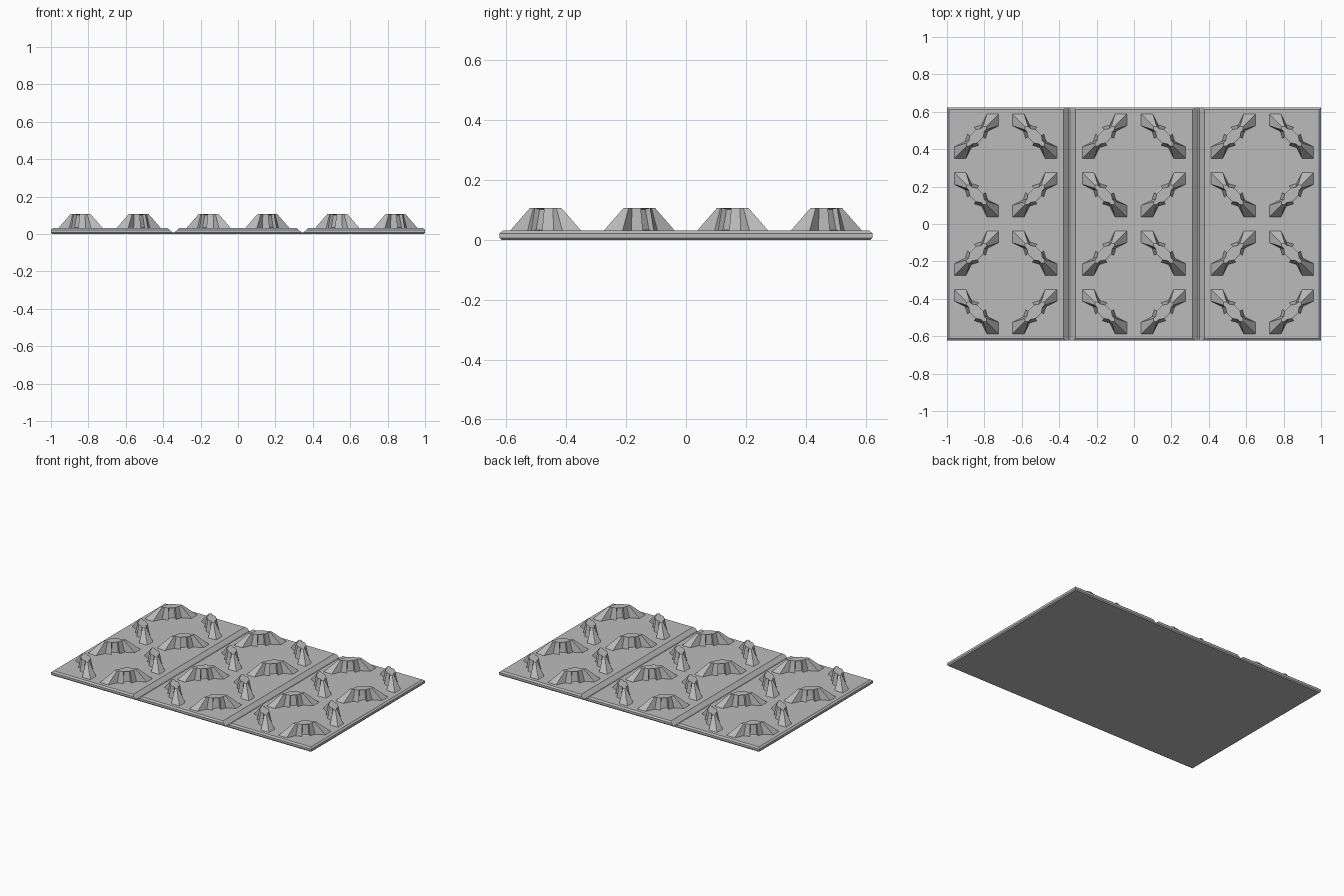
import bpy, bmesh, math
from mathutils import Matrix, Vector

cube = bpy.data.objects.get("Cube")
if cube:
    bpy.data.objects.remove(cube, do_unlink=True)

grey = bpy.data.materials.new("concrete_grey")
grey.use_nodes = True
colour = (0.5, 0.5, 0.5, 1)
grey.diffuse_color = colour
grey.node_tree.nodes["Principled BSDF"].inputs["Base Color"].default_value = colour


def loft(bm, rings):
    """Join matching rings of points with quads and cap both ends."""
    loops = [[bm.verts.new(p) for p in ring] for ring in rings]
    n = len(loops[0])
    sides = []
    for low, high in zip(loops, loops[1:]):
        for i in range(n):
            j = (i + 1) % n
            sides.append(bm.faces.new((low[i], low[j], high[j], high[i])))
    bm.faces.new(loops[0][::-1])
    bm.faces.new(loops[-1])
    bmesh.ops.recalc_face_normals(bm, faces=bm.faces)
    return sides


def finish(bm, name):
    mesh = bpy.data.meshes.new(name)
    bm.to_mesh(mesh)
    bm.free()
    mesh.materials.append(grey)
    return add(mesh, name)


def add(mesh, name):
    ob = bpy.data.objects.new(name, mesh)
    bpy.context.collection.objects.link(ob)
    return ob


def rect(x0, x1, y, z):
    return [(x0, -y, z), (x1, -y, z), (x1, y, z), (x0, y, z)]


HALF_Y, BASE, EDGE, TOP, PEAK = 0.623, 0.007, 0.022, 0.031, 0.107
CHAMFER, SLOPE = 0.011, 0.027

# Thin base sheet under all panels
bm = bmesh.new()
loft(bm, [rect(-0.994, 0.994, HALF_Y - 0.006, 0), rect(-1, 1, HALF_Y, BASE)])
finish(bm, "base_sheet")

# Three panels: steep chamfers outside, sloping walls along the grooves
for name, x0, x1 in (("panel_right", -1, -0.349), ("panel_middle", -0.341, 0.341),
                     ("panel_left", 0.349, 1)):
    bm = bmesh.new()
    mid = SLOPE * (EDGE - BASE) / (TOP - BASE)
    a, b = x0 == -1, x1 == 1
    loft(bm, [
        rect(x0, x1, HALF_Y, BASE),
        rect(x0 + (0 if a else mid), x1 - (0 if b else mid), HALF_Y, EDGE),
        rect(x0 + (CHAMFER if a else SLOPE), x1 - (CHAMFER if b else SLOPE),
             HALF_Y - CHAMFER, TOP)])
    finish(bm, name)


def outline(quarter, z):
    """Mirror the points of one quarter (u along, v across) into a full ring."""
    right = [(u, v) for u, v in quarter]
    ring = right + [(-u, v) for u, v in reversed(right)]
    ring += [(-u, -v) for u, v in right[1:]]
    ring += [(u, -v) for u, v in reversed(right[1:])]
    return [(u, v, z) for u, v in ring]


# Tread block: flared pointed feet, narrow necks, pocketed bulge in the middle
foot = [(0.17, 0), (0.125, 0.045), (0.062, 0.024), (0.026, 0.043)]
crown = [(0.074, 0), (0.062, 0.012), (0.046, 0.012), (0.022, 0.029)]
bm = bmesh.new()
sides = loft(bm, [outline(foot, TOP - 0.002), outline(crown, PEAK)])
pockets = [f for f in sides
           if abs(f.calc_center_median().x) < 0.001 and abs(f.normal.y) > 0.5]
bmesh.ops.inset_individual(bm, faces=pockets, thickness=0.007)
for f in pockets:
    push = Vector((0, -math.copysign(0.018, f.normal.y), 0))
    bmesh.ops.translate(bm, verts=f.verts, vec=push)
tread_mesh = bpy.data.meshes.new("tread_block")
bm.to_mesh(tread_mesh)
bm.free()
tread_mesh.materials.append(grey)

# Alternate the diagonals so that neighbouring treads form diamonds
for row, y in enumerate((-0.469, -0.156, 0.156, 0.469)):
    for col, x in enumerate((-0.842, -0.531, -0.157, 0.157, 0.531, 0.842)):
        turn = 45 if (row + col) % 2 else -45
        ob = add(tread_mesh, f"tread_block_{row + 1}_{col + 1}")
        ob.matrix_world = (Matrix.Translation((x, y, 0))
                           @ Matrix.Rotation(math.radians(turn), 4, 'Z'))
